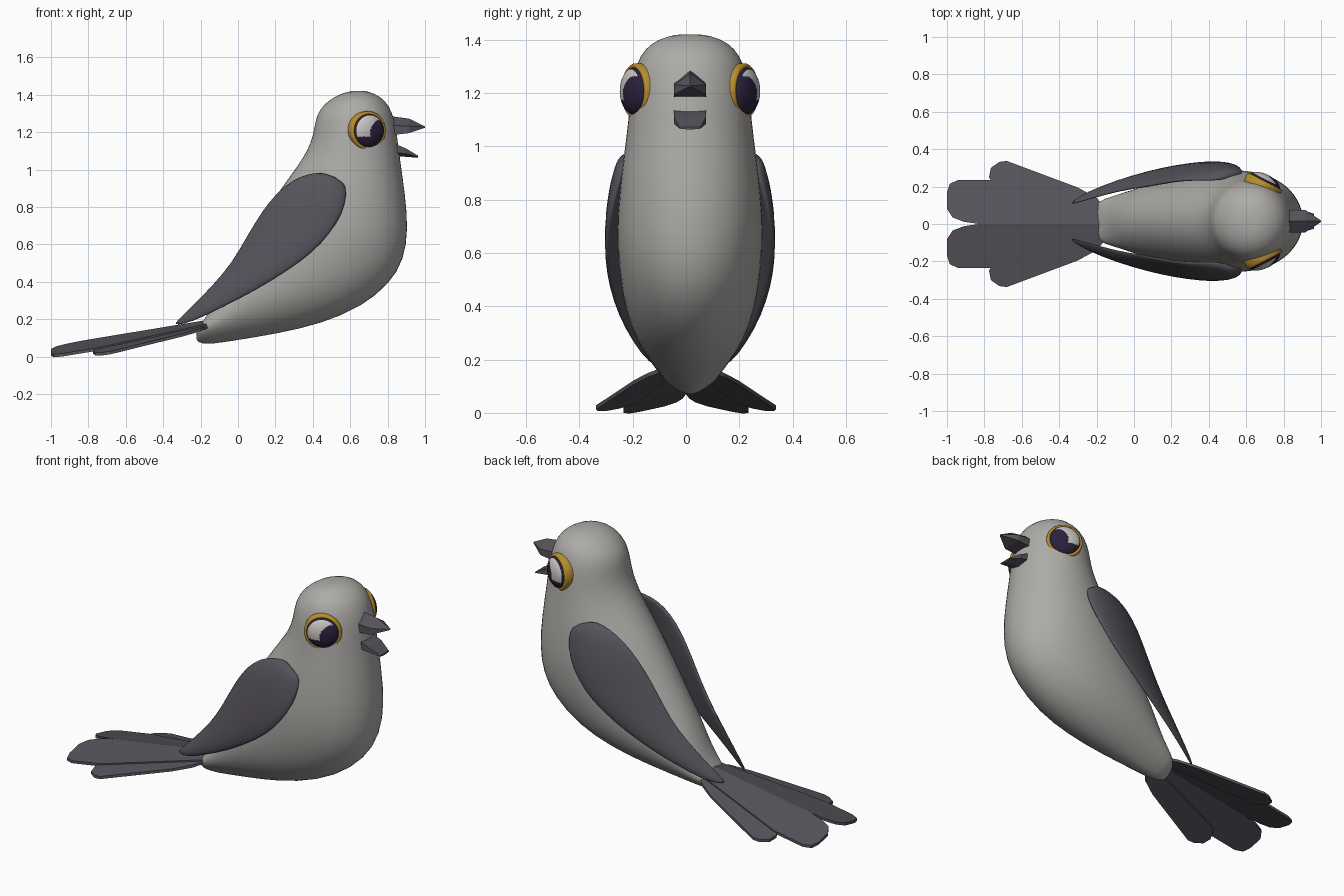
import bpy, bmesh, math
from mathutils import Vector, Matrix

if "Cube" in bpy.data.objects:
    bpy.data.objects.remove(bpy.data.objects["Cube"])

CY = 0.015  # centre plane of body, wings and head


def mat(name, r, g, b):
    m = bpy.data.materials.new(name)
    m.diffuse_color = (r, g, b, 1)
    m.use_nodes = True
    m.node_tree.nodes["Principled BSDF"].inputs["Base Color"].default_value = m.diffuse_color
    return m


GREY = mat("body grey", 0.42, 0.41, 0.39)
DARK = mat("feather dark grey", 0.095, 0.085, 0.105)
YELLOW = mat("eye ring yellow", 0.48, 0.27, 0.025)
PURPLE = mat("eye dark purple", 0.024, 0.015, 0.045)
SHINE = mat("eye highlight", 0.58, 0.56, 0.54)


def finish(name, bm, mats, smooth=True, subsurf=0):
    bmesh.ops.recalc_face_normals(bm, faces=bm.faces[:])
    for f in bm.faces:
        f.smooth = smooth
    me = bpy.data.meshes.new(name)
    bm.to_mesh(me)
    bm.free()
    for m in mats:
        me.materials.append(m)
    ob = bpy.data.objects.new(name, me)
    bpy.context.collection.objects.link(ob)
    if subsurf:
        s = ob.modifiers.new("smooth", 'SUBSURF')
        s.levels = s.render_levels = subsurf
    return ob


def loft(name, rings, mats, smooth=True, subsurf=0):
    bm = bmesh.new()
    vs = [[bm.verts.new(p) for p in r] for r in rings]
    n = len(vs[0])
    for a, b in zip(vs, vs[1:]):
        for i in range(n):
            j = (i + 1) % n
            bm.faces.new((a[i], a[j], b[j], b[i]))
    bm.faces.new(vs[0])
    bm.faces.new(vs[-1])
    return finish(name, bm, mats, smooth, subsurf)


# Body and head: sections from tail to crown
# (back x, back z, front x, front z, half width, keel)
sections = [
    (-.215, .15, -.23, .10, .05, .4), (-.19, .19, -.205, .058, .10, .5),
    (-.15, .24, -.05, .08, .125, .4), (-.11, .33, .22, .123, .17, .2),
    (-.06, .44, .45, .176, .215, .08), (.02, .57, .665, .265, .25, 0),
    (.11, .72, .815, .39, .27, 0), (.20, .86, .89, .515, .277, 0),
    (.28, .97, .913, .68, .267, 0), (.345, 1.06, .895, .87, .25, 0),
    (.388, 1.14, .867, 1.06, .232, 0), (.407, 1.22, .852, 1.18, .225, 0),
    (.417, 1.285, .838, 1.265, .212, 0), (.45, 1.342, .812, 1.338, .19, 0),
    (.515, 1.392, .765, 1.39, .145, 0), (.585, 1.417, .70, 1.418, .075, 0),
    (.625, 1.421, .665, 1.421, .025, 0)]
N = 28
rings = []
for bx, bz, fx, fz, w, k in sections:
    ring = []
    for i in range(N):
        t = 2 * math.pi * i / N
        c = (1 + math.cos(t)) / 2
        ring.append((fx + (bx - fx) * c,
                     CY + w * math.sin(t) * (1 + k * math.cos(t)),
                     fz + (bz - fz) * c))
    rings.append(ring)
loft("body", rings, [GREY], subsurf=1)

# Wings: stations from tip to shoulder
# (top x, z, y, bottom x, z, y, half thickness)
stations = [
    (-.34, .18, .09, -.335, .168, .095, .008),
    (-.25, .265, .115, -.25, .18, .15, .014),
    (-.13, .39, .15, -.08, .262, .21, .02),
    (-.035, .505, .17, .10, .352, .26, .024),
    (.045, .65, .18, .27, .455, .295, .027),
    (.118, .775, .195, .405, .55, .31, .028),
    (.195, .875, .21, .50, .655, .31, .028),
    (.285, .95, .22, .565, .76, .295, .028),
    (.385, .985, .22, .588, .87, .265, .026),
    (.47, .985, .225, .572, .935, .25, .02)]
for side, label in ((-1, "right"), (1, "left")):
    rings = []
    for tx, tz, ty, bx, bz, by, h in stations:
        ring = []
        for i in range(12):
            t = 2 * math.pi * i / 12
            c = (1 + math.cos(t)) / 2
            y = by + (ty - by) * c + h * math.sin(t) + .6 * h * math.sin(t) ** 2
            ring.append((bx + (tx - bx) * c, CY + side * y, bz + (tz - bz) * c))
        rings.append(ring)
    loft(label + "_wing", rings, [DARK], subsurf=1)

# Tail: two flat drooping feathers each side
inner = [(-.14, 0), (-.14, .09), (-.75, .235), (-.94, .235), (-.985, .215),
         (-1, .17), (-1, .08), (-.97, .035), (-.91, .012), (-.83, 0)]
outer = [(-.14, .02), (-.14, .07), (-.2, .14), (-.3, .195), (-.68, .337),
         (-.72, .332), (-.765, .30), (-.775, .25), (-.74, .18)]
for side, label in ((-1, "right"), (1, "left")):
    for name, outline, drop in (("inner", inner, 0), ("outer", outer, .008)):
        rings = []
        for thick in (0, .016):
            rings.append([(x, side * y, .2 + .165 * (x + .14) - .22 * y - drop - thick)
                          for x, y in outline])
        loft(f"{label}_{name}_tail_feather", rings, [DARK], smooth=False)


# Beak: faceted upper and lower halves
def beak_ring(x, top, shoulder, bottom, w):
    return [(x, CY, top), (x, CY + w, shoulder), (x, CY + w, bottom),
            (x, CY - w, bottom), (x, CY - w, shoulder)]


loft("upper_beak", [beak_ring(.80, 1.288, 1.238, 1.182, .06),
                    beak_ring(.915, 1.272, 1.232, 1.195, .06),
                    beak_ring(1.0, 1.23, 1.228, 1.224, .004)], [DARK], smooth=False)
loft("lower_beak", [beak_ring(.80, 1.075, 1.095, 1.155, .06),
                    beak_ring(.90, 1.068, 1.085, 1.112, .06),
                    beak_ring(.963, 1.063, 1.067, 1.074, .04)], [DARK], smooth=False)

# Eyes: yellow ring and dark dome with a painted highlight
TILT = math.radians(27)
R = 0.09
for side, label in ((-1, "right"), (1, "left")):
    fwd = Vector((math.cos(TILT), -side * math.sin(TILT), 0))
    up = Vector((0, 0, 1))
    out = Vector((math.sin(TILT), side * math.cos(TILT), 0))
    centre = Vector((.695, CY + side * .202, 1.208))

    def place(u, v, d):
        return centre + fwd * u + up * v + out * d

    profile = [(.098, -.06), (.104, -.03), (.104, .004), (.098, .013), (.088, .013), (.08, -.01)]
    rings = [[place(r * math.cos(a), r * math.sin(a), d)
              for a in (2 * math.pi * i / 40 for i in range(40))] for r, d in profile]
    loft(label + "_eye_ring", rings, [YELLOW])

    bm = bmesh.new()
    bmesh.ops.create_uvsphere(bm, u_segments=56, v_segments=44, radius=1)
    for f in bm.faces:
        c = f.calc_center_median()
        r = math.hypot(c.x, c.y)
        if (c.z > 0 and r < .9 and c.y > -.36 and c.x < .68
                and math.hypot(c.x - .65, c.y + .15) > .78):
            f.material_index = 1
    for v in bm.verts:
        v.co = place(v.co.x * R, v.co.y * R, v.co.z * .045 + .005)
    finish(label + "_eye", bm, [PURPLE, SHINE])
